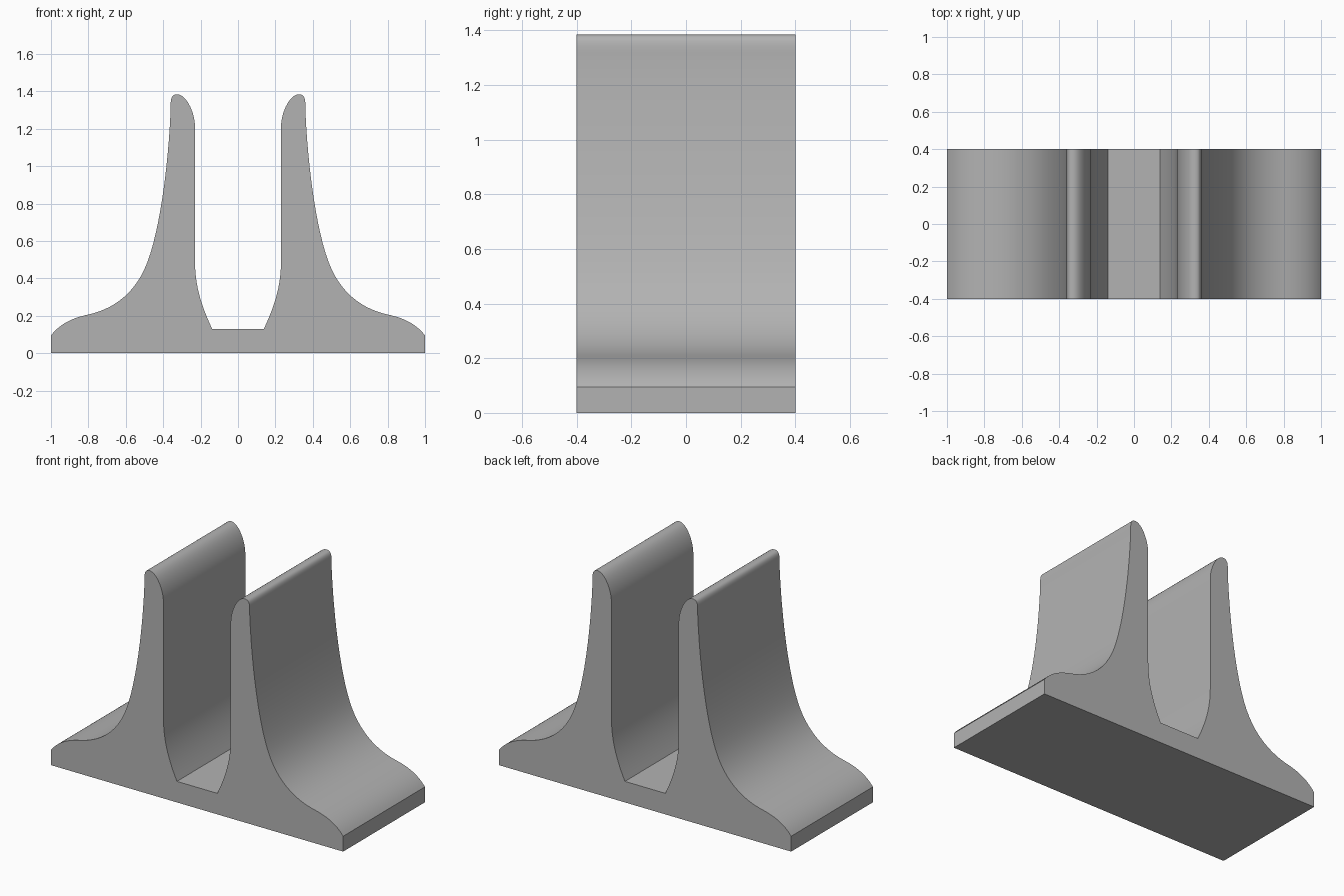
import bpy, bmesh
from mathutils import Vector
from mathutils.geometry import interpolate_bezier

if "Cube" in bpy.data.objects:
    bpy.data.objects.remove(bpy.data.objects["Cube"])

DEPTH = 0.8


def curve(a, b, c, d, n=14):
    pts = [Vector((x, z, 0)) for x, z in (a, b, c, d)]
    return [(p.x, p.y) for p in interpolate_bezier(*pts, n)]


# Right half of the outline, from the foot up over the tip and down to the slot floor
segments = [
    [(1, 0)],
    curve((1, .095), (.95, .16), (.88, .19), (.8, .207)),        # rounded foot
    curve((.8, .207), (.72, .225), (.58, .275), (.5, .45)),      # flare
    curve((.5, .45), (.43, .6), (.375, .95), (.36, 1.3)),        # outer upright
    curve((.36, 1.3), (.362, 1.36), (.358, 1.384), (.325, 1.384)),
    curve((.325, 1.384), (.275, 1.384), (.23, 1.285), (.23, 1.21)),  # rounded tip
    curve((.23, .49), (.23, .36), (.195, .25), (.138, .13)),     # slot side
]
half = []
for seg in segments:
    for p in seg:
        if not half or (Vector(p) - Vector(half[-1])).length > 1e-4:
            half.append(p)
outline = half + [(-x, z) for x, z in reversed(half)]

# Extrude the mirrored outline front to back
bm = bmesh.new()
face = bm.faces.new([bm.verts.new((x, -DEPTH / 2, z)) for x, z in outline])
ext = bmesh.ops.extrude_face_region(bm, geom=[face])
bmesh.ops.translate(bm, vec=(0, DEPTH, 0),
                    verts=[v for v in ext["geom"] if isinstance(v, bmesh.types.BMVert)])
bmesh.ops.recalc_face_normals(bm, faces=bm.faces)
caps = [f for f in bm.faces if len(f.verts) > 4]
bmesh.ops.triangulate(bm, faces=caps)
mesh = bpy.data.meshes.new("slotted_stand")
bm.to_mesh(mesh)
bm.free()

stand = bpy.data.objects.new("slotted_stand", mesh)
bpy.context.collection.objects.link(stand)
grey = bpy.data.materials.new("grey")
grey.diffuse_color = (.45, .45, .45, 1)
grey.use_nodes = True
grey.node_tree.nodes["Principled BSDF"].inputs["Base Color"].default_value = grey.diffuse_color
mesh.materials.append(grey)

# Smooth the curved walls, keep the rims crisp
bpy.context.view_layer.objects.active = stand
stand.select_set(True)
bpy.ops.object.shade_smooth_by_angle(angle=0.42)
